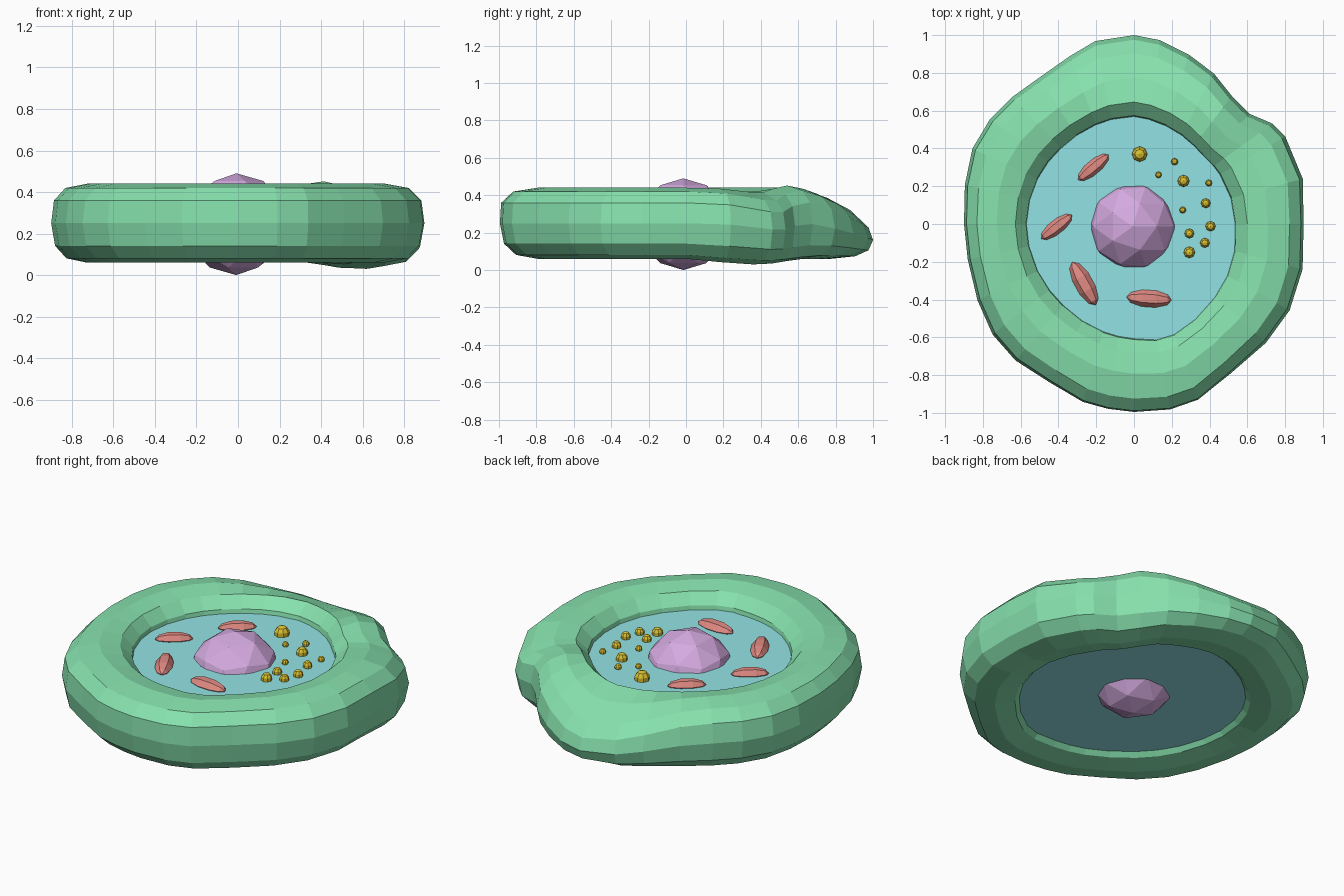
import bpy, bmesh, math
from mathutils import Matrix, Vector

if "Cube" in bpy.data.objects:
    bpy.data.objects.remove(bpy.data.objects["Cube"])


def material(name, rgb):
    m = bpy.data.materials.new(name)
    m.diffuse_color = (*rgb, 1)
    m.use_nodes = True
    m.node_tree.nodes["Principled BSDF"].inputs["Base Color"].default_value = m.diffuse_color
    return m


GREEN = material("green", (0.24, 0.75, 0.42))
BLUE = material("blue", (0.29, 0.77, 0.78))
PURPLE = material("purple", (0.66, 0.40, 0.74))
RED = material("red", (0.77, 0.26, 0.23))
YELLOW = material("yellow", (0.70, 0.53, 0.03))


def add_object(name, bm, mat):
    bmesh.ops.recalc_face_normals(bm, faces=bm.faces)
    me = bpy.data.meshes.new(name)
    bm.to_mesh(me)
    bm.free()
    me.materials.append(mat)
    ob = bpy.data.objects.new(name, me)
    bpy.context.collection.objects.link(ob)
    return ob


def lerp_table(table, a):
    for (a0, v0), (a1, v1) in zip(table, table[1:]):
        if a0 <= a <= a1:
            return v0 + (v1 - v0) * (a - a0) / (a1 - a0)
    return table[-1][1]


# outer outline seen from above: (angle in degrees, radius)
OUTER = [(0, .898), (15, .925), (30, .925), (36, .905), (43.5, .846), (52.6, .853),
         (62, .902), (72, .942), (82, .983), (90, 1.0), (102, .99), (111, .951),
         (123, .923), (134, .932), (144, .943), (155, .944), (167, .919), (180, .9),
         (192, .9), (206, .922), (218, .95), (229, .957), (242, .95), (254, .98),
         (262, .988), (270, .995), (281, 1.0), (290, .99), (303, .942), (318, .94),
         (331, .942), (345, .924)]
# edge of the opening at the height of the filling
INNER = [(0, .54), (45, .52), (90, .57), (135, .56), (180, .575), (225, .57),
         (270, .61), (285, .635), (315, .585), (360, .54)]
# how far the rim slopes down outward at the back and beside the notch
SLOPE = [(0, 0), (12, 0), (25, .35), (36, .38), (43.5, .15), (52.6, .05), (65, .4),
         (82, .9), (90, 1), (104, .75), (128, 0), (360, 0)]
# sagging underside beside the notch, raised top just behind it
SAG = [(0, 0), (15, .6), (30, 1), (45, .8), (60, 0), (360, 0)]
CREST = [(0, 0), (40, 0), (52, 1), (62, 1), (85, 0), (360, 0)]
# upper outer edge pushed out at the front
LEAN = [(0, .2), (50, 0), (120, 0), (180, .2), (225, .2), (260, .5), (290, .5), (320, .2), (360, .2)]


def power(v, e):
    return math.copysign(abs(v) ** e, v)


# membrane ring: one 12-sided section per outline angle
bm = bmesh.new()
rings, centres = [], []
SIDES = 12
for a, outer in OUTER:
    inner = lerp_table(INNER, a) - 0.02
    c, w = (outer + inner) / 2, (outer - inner) / 2
    slope, sag, crest, lean = (lerp_table(t, a) for t in (SLOPE, SAG, CREST, LEAN))
    d = Vector((math.cos(math.radians(a)), math.sin(math.radians(a)), 0))
    ring = []
    for i in range(SIDES):
        p = 2 * math.pi * i / SIDES
        s, t = power(math.cos(p), 0.8), power(math.sin(p), 0.8)
        z = 0.25 + 0.19 * t
        z -= 0.115 * slope * max(s + 0.6, 0) * (z - 0.06) / 0.39
        z += 0.015 * crest * max(t, 0) + 0.03 * sag * min(t, 0)
        s += 0.3 * lean * max(t, 0) * max(s, 0)
        ring.append(bm.verts.new(d * (c + w * s) + Vector((0, 0, z))))
    rings.append(ring)
    centres.append(d * c)
for r0, r1 in zip(rings, rings[1:] + rings[:1]):
    for i in range(SIDES):
        j = (i + 1) % SIDES
        bm.faces.new((r0[i], r1[i], r1[j], r0[j]))
add_object("membrane", bm, GREEN)

# flat filling slab, its rim buried in the membrane
bm = bmesh.new()
low = [bm.verts.new((p.x, p.y, 0.105)) for p in centres]
high = [bm.verts.new((p.x, p.y, 0.335)) for p in centres]
bm.faces.new(low[::-1])
bm.faces.new(high)
for i in range(len(low)):
    j = (i + 1) % len(low)
    bm.faces.new((low[i], low[j], high[j], high[i]))
add_object("cytoplasm", bm, BLUE)

# nucleus
bm = bmesh.new()
bmesh.ops.create_icosphere(bm, subdivisions=2, radius=1)
bmesh.ops.transform(bm, verts=bm.verts, matrix=Matrix.Translation((-0.008, -0.014, 0.245))
                    @ Matrix.Diagonal((0.245, 0.245, 0.245, 1)))
add_object("nucleus", bm, PURPLE)

# spindle-shaped bodies: x, y, half length, half width, angle
for n, (x, y, l, w, a) in enumerate([(-.215, .30, .105, .038, 40), (-.41, -.015, .103, .038, 38),
                                     (-.265, -.315, .13, .05, -61), (.08, -.395, .12, .047, -4)]):
    bm = bmesh.new()
    bmesh.ops.create_uvsphere(bm, u_segments=6, v_segments=5, radius=1)
    bmesh.ops.transform(bm, verts=bm.verts, matrix=Matrix.Translation((x, y, 0.34))
                        @ Matrix.Rotation(math.radians(a), 4, 'Z')
                        @ Matrix.Diagonal((l, w, 0.038, 1))
                        @ Matrix.Rotation(math.pi / 2, 4, 'Y'))
    add_object(f"mitochondrion_{n + 1}", bm, RED)

# small round grains: x, y, radius
for n, (x, y, r) in enumerate([(.03, .37, .043), (.215, .33, .02), (.13, .26, .018),
                               (.262, .228, .033), (.396, .217, .019), (.38, .11, .027),
                               (.258, .074, .019), (.405, -.012, .028), (.293, -.05, .027),
                               (.375, -.1, .027), (.293, -.15, .032)]):
    bm = bmesh.new()
    bmesh.ops.create_uvsphere(bm, u_segments=8, v_segments=5, radius=r)
    bmesh.ops.translate(bm, verts=bm.verts, vec=(x, y, 0.345))
    add_object(f"grain_{n + 1}", bm, YELLOW)
